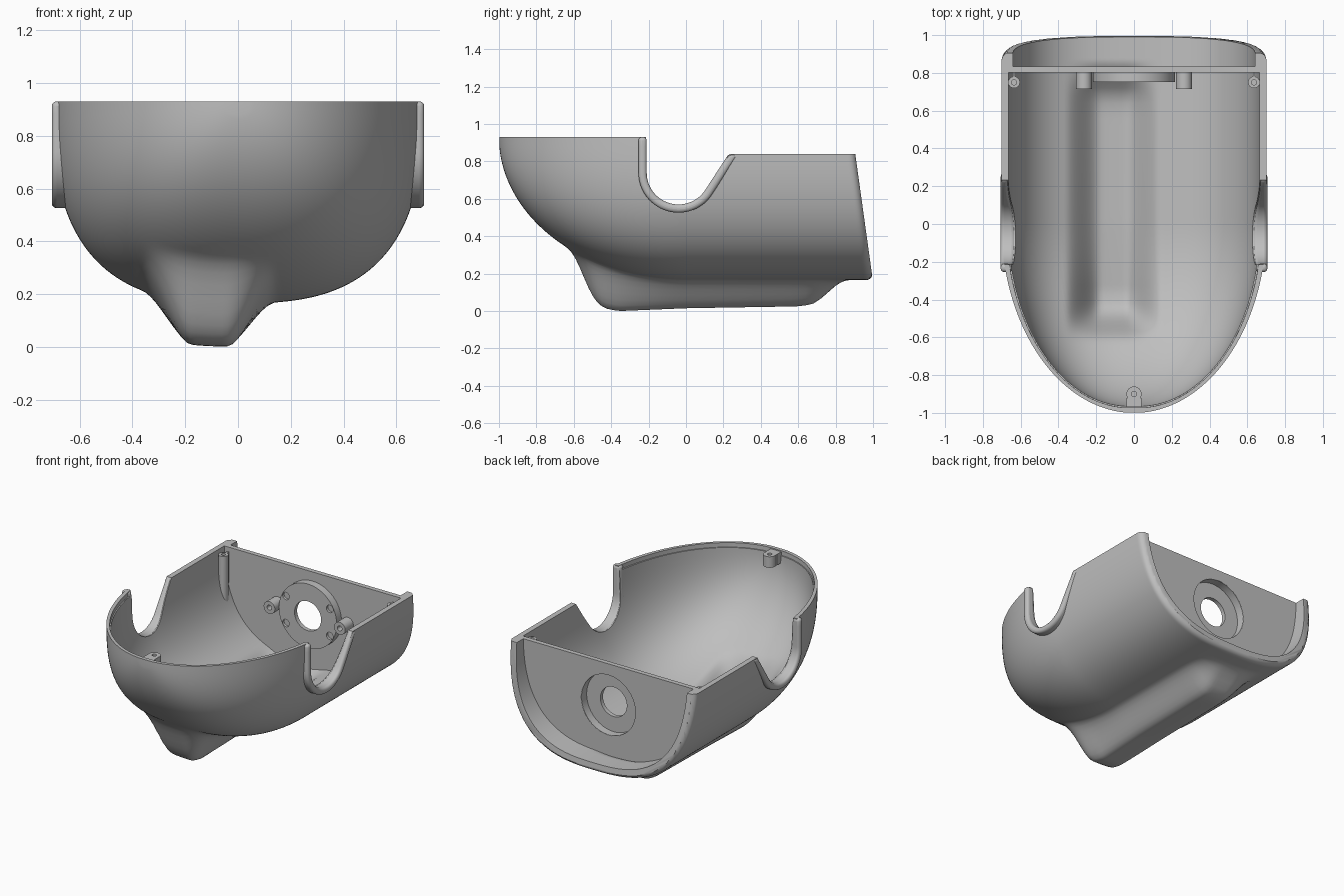
import bpy, bmesh, math
from mathutils import Matrix

if "Cube" in bpy.data.objects:
    bpy.data.objects.remove(bpy.data.objects["Cube"])

TONE = (0.52, 0.52, 0.52, 1)
grey = bpy.data.materials.new("plain grey")
grey.use_nodes = True
grey.diffuse_color = TONE
grey.node_tree.nodes["Principled BSDF"].inputs["Base Color"].default_value = TONE

TOP, HALF, DEPTH, POWER = 0.93, 0.702, 0.765, 2.75
KEEL = [(-0.64, 0.35), (-0.6, 0.30), (-0.57, 0.24), (-0.53, 0.14), (-0.49, 0.06),
        (-0.44, 0.015), (-0.36, 0.0), (0.0, 0.015), (0.6, 0.025), (0.68, 0.036),
        (0.74, 0.08), (0.79, 0.13), (0.85, 0.165)]


def make(name, bm):
    bmesh.ops.recalc_face_normals(bm, faces=bm.faces)
    mesh = bpy.data.meshes.new(name)
    bm.to_mesh(mesh)
    bm.free()
    mesh.materials.append(grey)
    ob = bpy.data.objects.new(name, mesh)
    bpy.context.collection.objects.link(ob)
    return ob


def activate(ob):
    bpy.ops.object.select_all(action='DESELECT')
    ob.select_set(True)
    bpy.context.view_layer.objects.active = ob


def boolean(ob, cutter, operation='DIFFERENCE', keep=False):
    mod = ob.modifiers.new("cut", 'BOOLEAN')
    mod.operation, mod.solver, mod.object = operation, 'EXACT', cutter
    activate(ob)
    bpy.ops.object.modifier_apply(modifier=mod.name)
    if not keep:
        bpy.data.objects.remove(cutter)


def smooth(ob, angle=32):
    activate(ob)
    bpy.ops.object.shade_smooth_by_angle(angle=math.radians(angle))


def loft(name, rings):
    """Closed solid through rings of equal length."""
    bm = bmesh.new()
    rows = [[bm.verts.new(p) for p in ring] for ring in rings]
    n = len(rows[0])
    for a, b in zip(rows, rows[1:]):
        for i in range(n):
            bm.faces.new((a[i], a[(i + 1) % n], b[(i + 1) % n], b[i]))
    bm.faces.new(rows[0])
    bm.faces.new(rows[-1])
    return make(name, bm)


def prism(name, profile, x0, x1):
    return loft(name, [[(x, y, z) for y, z in profile] for x in (x0, x1)])


def box(name, x0, x1, y0, y1, z0, z1):
    return prism(name, [(y0, z0), (y1, z0), (y1, z1), (y0, z1)], x0, x1)


def revolve(name, profile, loc, rot=0.0, closed=False):
    """Spin an (r, h) profile; rot turns the axis from +z towards -y."""
    bm = bmesh.new()
    vs = [bm.verts.new((r, 0, h)) for r, h in profile]
    edges = [bm.edges.new(p) for p in zip(vs, vs[1:])]
    if closed:
        edges.append(bm.edges.new((vs[-1], vs[0])))
    bmesh.ops.spin(bm, geom=vs + edges, cent=(0, 0, 0), axis=(0, 0, 1),
                   angle=2 * math.pi, steps=64)
    bmesh.ops.remove_doubles(bm, verts=bm.verts, dist=0.0001)
    bm.transform(Matrix.Translation(loc) @ Matrix.Rotation(rot, 4, 'X'))
    return make(name, bm)


def tube(name, loc, r, hole, length, depth, rot=0.0):
    return revolve(name, [(0, length - depth), (hole, length - depth), (hole, length),
                          (r, length), (r, 0), (0, 0)], loc, rot)


def rod(name, loc, r, length, rot=0.0):
    return revolve(name, [(0, length), (r, length), (r, 0), (0, 0)], loc, rot)


# Hull shape: superelliptic sections, rounded nose, off-centre keel
def swell(y):
    return math.sqrt(max(0.0, 1 - y * y)) if y < 0 else 1.0


def half_width(y, z):
    q = min(1.0, (TOP - z) / (DEPTH * swell(y)))
    return HALF * swell(y) * (1 - q ** POWER) ** (1 / POWER)


def keel_depth(y):
    for (y0, z0), (y1, z1) in zip(KEEL, KEEL[1:]):
        if y0 <= y <= y1:
            z = z0 + (z1 - z0) * (y - y0) / (y1 - y0)
            return max(0.0, TOP - DEPTH * swell(y) - z)
    return 0.0


def keel_drop(x, y):
    s = min(1.0, max(0.0, (0.255 - abs(x + 0.11)) / 0.19))
    depth = sum(keel_depth(y + d) for d in (-0.02, -0.01, 0, 0.01, 0.02)) / 5
    return depth * s * s * (3 - 2 * s)


def rear_edge(z):
    return 0.905 + (0.84 - z) * 0.139


def rounding(y, z, radius=0.04):
    """Inset that rounds the outer edge of the slanted rear end."""
    d = min(radius, max(0.0, rear_edge(z) - y))
    return 0.9 * (radius - math.sqrt(radius ** 2 - (radius - d) ** 2))


def section_point(u, y, t):
    c = math.copysign(math.sin(math.pi / 2 * abs(u)) ** (POWER / 2), u)
    s = math.sqrt(max(0.0, 1 - c * c))
    x = (HALF - t) * swell(y) * math.copysign(abs(c) ** (2 / POWER), c)
    z = TOP - (DEPTH - t) * swell(y) * s ** (2 / POWER)
    return x, z - keel_drop(x, y) if s > 0.3 else z


def body(name, t, y0, y1, lift=0.0, floor=-1.0, rounded=False, n=96):
    ys = [-math.cos(0.06 + (math.pi / 2 - 0.06) * i / 55) for i in range(56)]
    ys += [0.04 * i for i in range(1, 21)] + [0.82 + 0.01 * i for i in range(28)]
    ys = [y0] + [y for y in ys if y0 + 0.001 < y < y1 - 0.001] + [y1]
    rings = []
    for y in ys:
        ring = []
        for i in range(n + 1):
            u = 1 - 2 * i / n
            x, z = section_point(u, y, t)
            if rounded and y > 0.8:
                x, z = section_point(u, y, t + rounding(y, z))
            ring.append((x, y + t * (1 - swell(y)), max(z, floor)))
        if lift:
            ring += [(ring[-1][0], ring[-1][1], TOP + lift), (ring[0][0], ring[0][1], TOP + lift)]
        rings.append(ring)
    return loft(name, rings)


# Notch path in the side plane, offset outwards by d
def notch(d):
    r, cy, cz = 0.19 + d, -0.04, 0.74
    end = math.radians(-33)
    arc = [math.pi + (math.pi + end) * i / 28 for i in range(29)]
    pts = [(cy - r, TOP)] + [(cy - r, TOP - 0.05 * i) for i in (1, 2, 3)]
    pts += [(cy + r * math.cos(a), cz + r * math.sin(a)) for a in arc]
    y, z = pts[-1]
    rise = 0.84 - z
    return pts + [(y + 0.65 * rise * f, z + rise * f) for f in (0.33, 0.66, 1)]


NOSE = -0.998
shell = body("hull_shell", 0, NOSE, 1.1, rounded=True)
boolean(shell, body("front_cavity", 0.036, NOSE, 0.803, 0.2))
boolean(shell, body("rim_step", 0.027, NOSE, -0.1, 0.2, 0.9))
boolean(shell, body("rear_cavity", 0.06, 0.835, 1.2, 0.2))
edge = notch(-0.015)
outline = [(edge[0][0], 1.2)] + edge + [(rear_edge(0.84), 0.84), (rear_edge(-0.1), -0.1),
                                         (1.4, -0.1), (1.4, 1.2)]
boolean(shell, prism("side_cutter", outline, -1, 1))
CZ, TURN = 0.56, math.pi / 2
boolean(shell, rod("wall_hole", (0, 0.9, CZ), 0.205, 0.13, TURN))
smooth(shell)

# Raised lips round the side notches
for side, label in ((1, "left"), (-1, "right")):
    rings = []
    for (ya, za), (yb, zb) in zip(notch(-0.02), notch(0.024)):
        rings.append([(side * (half_width(ya, za) - 0.036), ya, za), (side * 0.706, ya, za),
                      (side * 0.706, yb, zb), (side * (half_width(yb, zb) - 0.036), yb, zb)])
    lip = loft(label + "_notch_lip", rings)
    bev = lip.modifiers.new("round", 'BEVEL')
    bev.width, bev.segments, bev.angle_limit = 0.018, 4, math.radians(50)
    smooth(lip, 40)

# Round flange with recess, centre hole and blind screw holes
flange = revolve("round_flange", [(0.203, 0), (0.218, 0), (0.218, 0.083), (0.1, 0.083),
                                  (0.1, 0.055), (0.203, 0.055)], (0, 0.834, CZ), TURN, True)
for sx in (1, -1):
    for sz in (1, -1):
        boolean(flange, rod("screw_hole", (sx * 0.165, 0.768, CZ + sz * 0.092), 0.025, 0.05, TURN))
smooth(flange)

# Screw posts and webs, clipped to the hull
core = body("hull_core", 0.005, NOSE, 0.82)
core.hide_render = True
for side, label in ((1, "left"), (-1, "right")):
    smooth(tube(label + "_wall_post", (side * 0.265, 0.815, CZ), 0.042, 0.017, 0.1, 0.05, TURN))
    post = tube(label + "_corner_post", (side * 0.635, 0.75, 0.43), 0.031, 0.014, 0.38, 0.06)
    boolean(post, core, 'INTERSECT', True)
    smooth(post)
    box(label + "_post_web", side * 0.635 - 0.006, side * 0.635 + 0.006, 0.775, 0.81, 0.6, 0.81)
bpy.data.objects.remove(core)

# Nose screw boss
smooth(tube("nose_boss", (0, -0.9, 0.85), 0.04, 0.014, 0.075, 0.06))
box("nose_boss_tab", -0.04, 0.04, -0.968, -0.92, 0.85, 0.925)
